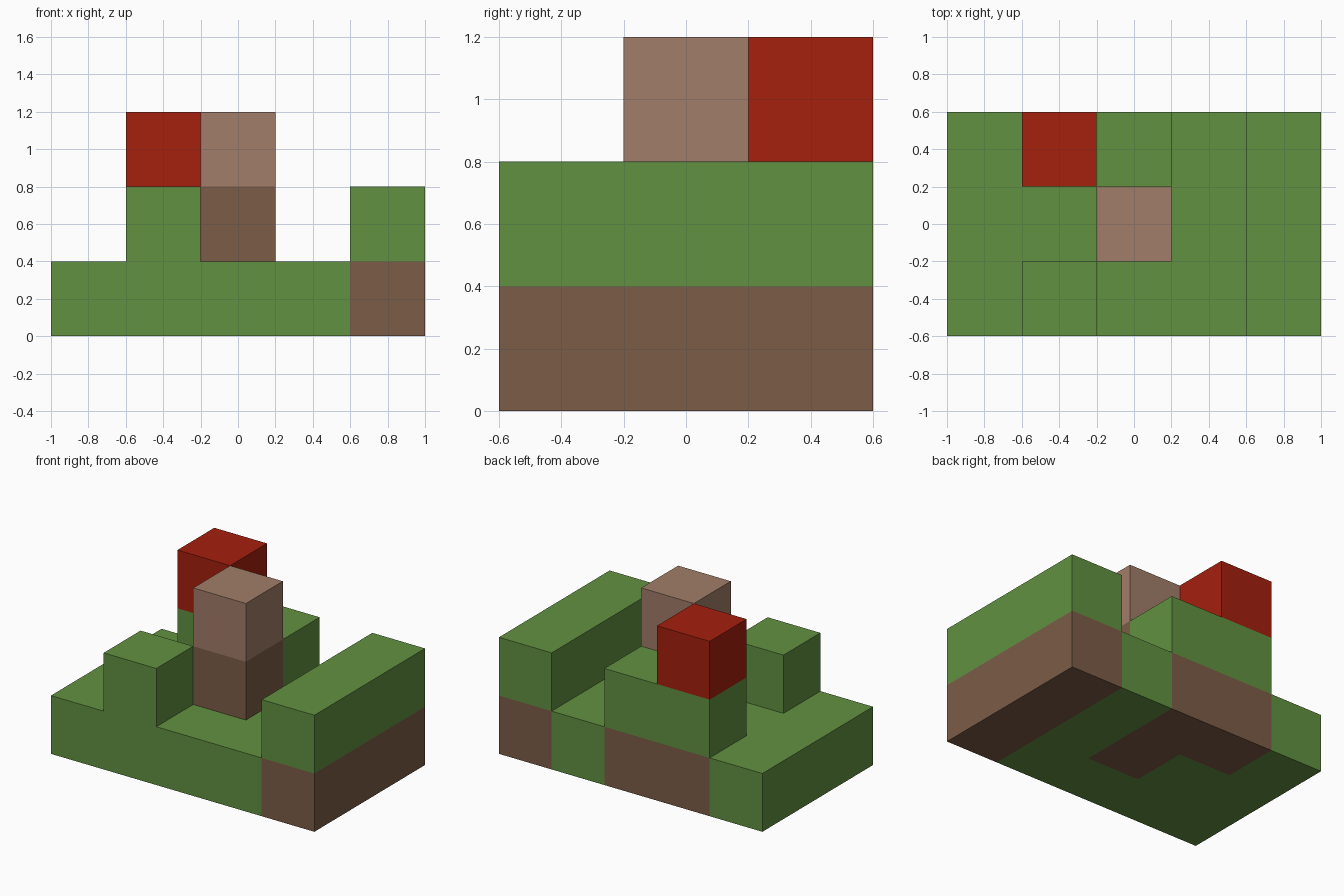
import bpy
import bmesh

cube = bpy.data.objects.get("Cube")
if cube:
    bpy.data.objects.remove(cube, do_unlink=True)

BLOCK = 0.4  # edge length of one block


def material(name, rgb):
    mat = bpy.data.materials.new(name)
    mat.use_nodes = True
    mat.diffuse_color = (*rgb, 1)
    bsdf = next(n for n in mat.node_tree.nodes if n.type == 'BSDF_PRINCIPLED')
    bsdf.inputs["Base Color"].default_value = (*rgb, 1)
    return mat


grass = material("grass green", (0.122, 0.283, 0.054))
soil = material("soil brown", (0.202, 0.107, 0.061))
tan = material("light tan", (0.356, 0.205, 0.138))
red = material("red", (0.376, 0.014, 0.004))


def prism(name, outline, level, mat):
    """Raise a floor outline, given in block steps, by one block."""
    bm = bmesh.new()
    base = bm.faces.new([bm.verts.new(((x - 2.5) * BLOCK, (y - 1.5) * BLOCK, level * BLOCK))
                         for x, y in outline])
    top = bmesh.ops.extrude_face_region(bm, geom=[base])["geom"]
    bmesh.ops.translate(bm, vec=(0, 0, BLOCK),
                        verts=[v for v in top if isinstance(v, bmesh.types.BMVert)])
    bmesh.ops.recalc_face_normals(bm, faces=bm.faces)
    mesh = bpy.data.meshes.new(name)
    bm.to_mesh(mesh)
    bm.free()
    mesh.materials.append(mat)
    bpy.context.collection.objects.link(bpy.data.objects.new(name, mesh))


def box(name, x, y, level, mat, wide=1, deep=1):
    prism(name, [(x, y), (x + wide, y), (x + wide, y + deep), (x, y + deep)], level, mat)


# Ground layer: grass wrapped around the soil that lies under taller blocks
buried = [(1, 2), (2, 2), (2, 1), (3, 1), (3, 3), (1, 3)]
prism("grass_ground", [(0, 0), (4, 0), (4, 3), (3, 3), (3, 1), (2, 1), (2, 2),
                       (1, 2), (1, 3), (0, 3)], 0, grass)
prism("buried_soil", buried, 0, soil)
box("ridge_soil", 4, 0, 0, soil, deep=3)

# Second layer: grass ridge, hill, front block and the soil pillar
box("ridge_grass", 4, 0, 1, grass, deep=3)
box("back_hill", 1, 2, 1, grass, wide=2)
box("front_grass_block", 1, 0, 1, grass)
box("pillar_soil", 2, 1, 1, soil)

# Top layer: one tan and one red block
box("tan_block", 2, 1, 2, tan)
box("red_block", 1, 2, 2, red)
